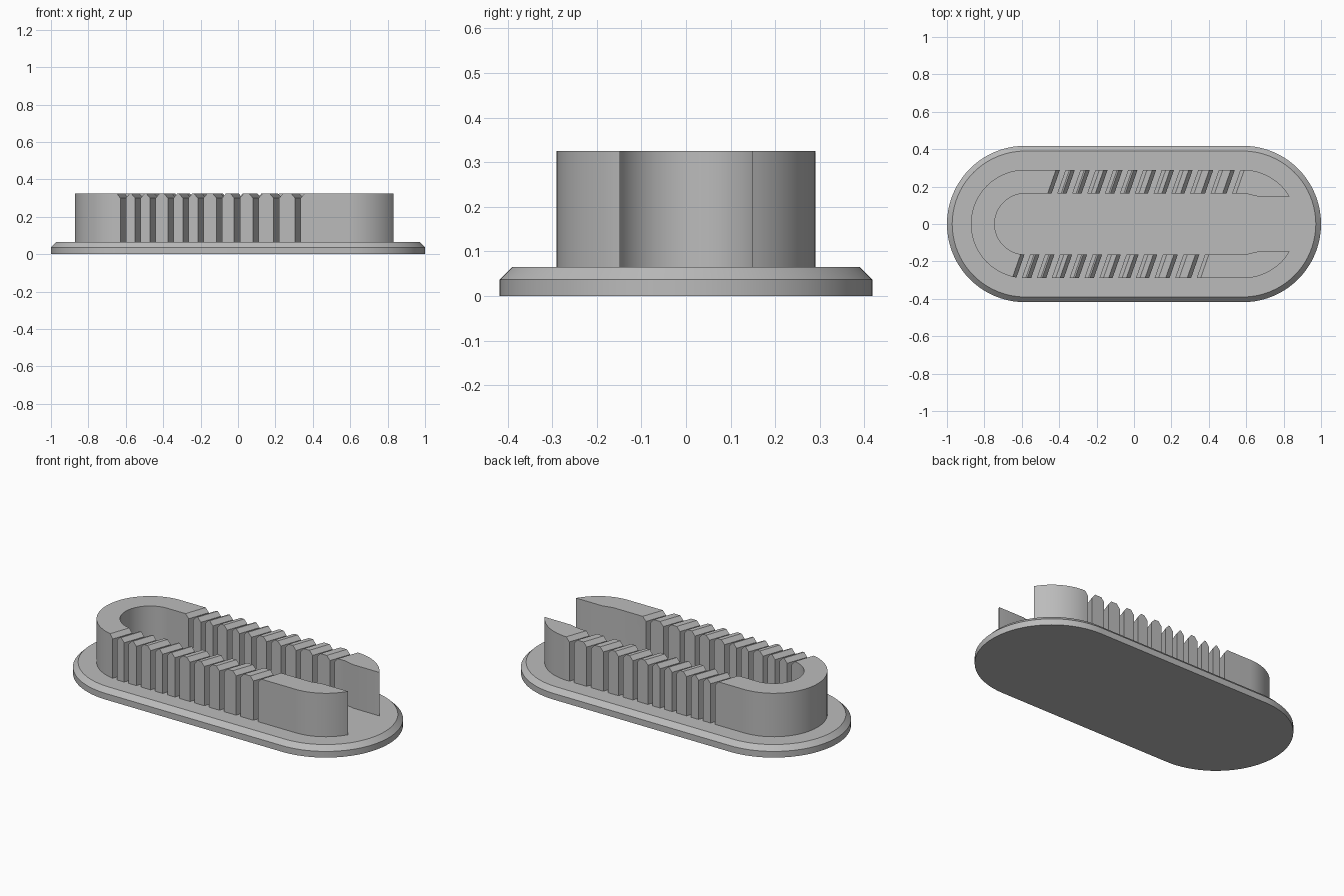
import bpy, bmesh
from math import pi, sin, cos, asin

cube = bpy.data.objects.get("Cube")
if cube:
    bpy.data.objects.remove(cube, do_unlink=True)

# Main dimensions
END_X = 0.582            # centre of the round ends
BASE_R, BASE_SIDE, BASE_TOP, CHAMFER = 0.418, 0.037, 0.065, 0.028
OUT_R, IN_R, TIP_Y, WALL_TOP = 0.29, 0.163, 0.148, 0.325
SEGMENTS = 40

grey = bpy.data.materials.new("plain grey")
grey.use_nodes = True
grey.diffuse_color = (0.5, 0.5, 0.5, 1)
grey.node_tree.nodes["Principled BSDF"].inputs["Base Color"].default_value = (0.5, 0.5, 0.5, 1)


def arc(cx, r, start, end, n=SEGMENTS):
    angles = [start + (end - start) * i / n for i in range(n + 1)]
    return [(cx + r * cos(a), r * sin(a)) for a in angles]


def stadium(r):
    return arc(END_X, r, -pi / 2, pi / 2) + arc(-END_X, r, pi / 2, 3 * pi / 2)


def loft(bm, rings):
    """Skin a stack of matching rings of 3D points and cap both ends."""
    loops = [[bm.verts.new(p) for p in ring] for ring in rings]
    n = len(loops[0])
    for low, high in zip(loops, loops[1:]):
        for i in range(n):
            j = (i + 1) % n
            bm.faces.new((low[i], low[j], high[j], high[i]))
    bm.faces.new(loops[0][::-1])
    bm.faces.new(loops[-1])


def finish(name, bm):
    bmesh.ops.recalc_face_normals(bm, faces=bm.faces[:])
    mesh = bpy.data.meshes.new(name)
    bm.to_mesh(mesh)
    bm.free()
    mesh.materials.append(grey)
    obj = bpy.data.objects.new(name, mesh)
    bpy.context.collection.objects.link(obj)
    return obj


def activate(obj):
    bpy.ops.object.select_all(action="DESELECT")
    obj.select_set(True)
    bpy.context.view_layer.objects.active = obj


# Base plate with a chamfered rim
bm = bmesh.new()
loft(bm, [[(x, y, z) for x, y in stadium(r)] for r, z in
          ((BASE_R, 0), (BASE_R, BASE_SIDE), (BASE_R - CHAMFER, BASE_TOP))])
base = finish("base_plate", bm)

# U-shaped wall, open to the right, with tapered tips
tip = asin(TIP_Y / OUT_R)
outline = arc(END_X, OUT_R, tip, pi / 2, 20)
outline += arc(-END_X, OUT_R, pi / 2, 3 * pi / 2)
outline += arc(END_X, OUT_R, -pi / 2, -tip, 20)
outline += [(0.658, -TIP_Y), (0.596, -IN_R)]
outline += arc(-END_X, IN_R, 3 * pi / 2, pi / 2)
outline += [(0.596, IN_R), (0.658, TIP_Y)]
bm = bmesh.new()
loft(bm, [[(x, y, z) for x, y in outline] for z in (0.05, WALL_TOP)])
wall = finish("slotted_wall", bm)

# Slanted slots with a flared mouth, cut through both sides of the wall
SLOT, MOUTH, SLANT = 0.015, 0.036, 0.35
half = [(SLOT, 0.03), (SLOT, 0.3), (MOUTH, WALL_TOP), (MOUTH + 0.002, 0.328)]
profile = half + [(-x, z) for x, z in reversed(half)]
slots = (-0.615, -0.535, -0.455, -0.36, -0.28, -0.2, -0.1, -0.005, 0.095, 0.205, 0.32)
bm = bmesh.new()
for side_y, shift in ((-0.227, 0.022), (0.227, 0.212)):
    for slot_x in slots:
        loft(bm, [[(slot_x + shift + SLANT * d + px, side_y + d, pz) for px, pz in profile]
                  for d in (-0.1, 0.1)])
cutter = finish("slot_cutter", bm)
cutter.hide_render = True

cut = wall.modifiers.new("slots", "BOOLEAN")
cut.operation = "DIFFERENCE"
cut.solver = "EXACT"
cut.object = cutter
activate(wall)
bpy.ops.object.modifier_apply(modifier=cut.name)
bpy.data.objects.remove(cutter, do_unlink=True)

for part in (base, wall):
    activate(part)
    bpy.ops.object.shade_smooth_by_angle(angle=pi / 9)
